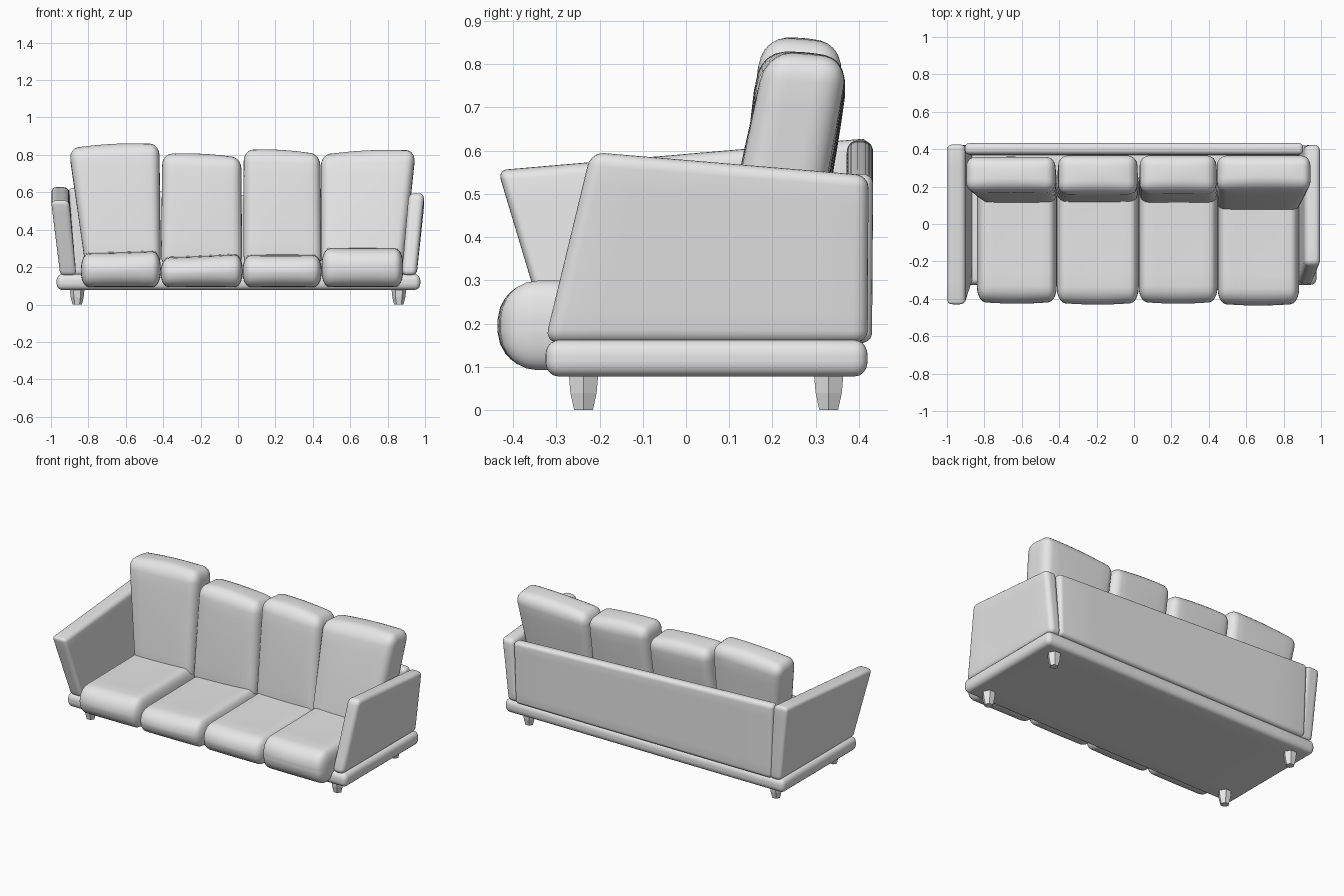
import bpy, bmesh
from math import cos, sin, tau
from mathutils import Vector

cube = bpy.data.objects.get("Cube")
if cube:
    bpy.data.objects.remove(cube, do_unlink=True)

fabric = bpy.data.materials.new("light_grey")
fabric.use_nodes = True
grey = (0.8, 0.8, 0.8, 1)
fabric.diffuse_color = grey
fabric.node_tree.nodes["Principled BSDF"].inputs["Base Color"].default_value = grey


def finish(bm, name, smooth=True):
    bmesh.ops.recalc_face_normals(bm, faces=bm.faces)
    for f in bm.faces:
        f.smooth = smooth
    mesh = bpy.data.meshes.new(name)
    bm.to_mesh(mesh)
    bm.free()
    mesh.materials.append(fabric)
    obj = bpy.data.objects.new(name, mesh)
    bpy.context.collection.objects.link(obj)


def mix(a, b, t):
    return a + (b - a) * (t + 1) / 2


def rounded_block(name, low, high, z0, z1, radii, tilt=(0, 0), puff=(0, 0, 0)):
    """Rounded block between two rectangles (x0, x1, y0, y1).
    tilt raises the top towards +x and +y; puff swells each pair of faces."""
    bm = bmesh.new()
    bmesh.ops.create_cube(bm, size=2)
    bmesh.ops.subdivide_edges(bm, edges=bm.edges[:], cuts=13, use_grid_fill=True)
    half = [(high[1] - high[0]) / 2, (high[3] - high[2]) / 2, (z1 - z0) / 2]
    rad = [min(r, h * 0.95) for r, h in zip(radii, half)]
    core = 4 / 7
    for v in bm.verts:
        base, out = [], []
        for t, h, r in zip(v.co, half, rad):
            s = 1 if t > 0 else -1
            base.append((h - r) * max(-1, min(1, t / core)))
            out.append(s * max(0, (abs(t) - core) / (1 - core)))
        d = Vector(out).normalized()
        u = [(b + k * r) / h for b, k, r, h in zip(base, d, rad, half)]
        # swell the middle of each face
        w = [1 - c * c for c in u]
        x = u[0] * (1 + puff[0] * w[1] * w[2])
        y = u[1] * (1 + puff[1] * w[0] * w[2])
        z = u[2] * (1 + puff[2] * w[0] * w[1])
        top = z1 + tilt[0] * x + tilt[1] * y
        edge = [mix(a, b, z) for a, b in zip(low, high)]
        v.co = (mix(edge[0], edge[1], x), mix(edge[2], edge[3], y), mix(z0, top, z))
    finish(bm, name)


# Plinth, back panel and the two uneven arms
plinth = (-0.97, 0.975, -0.325, 0.42)
rounded_block("base", plinth, plinth, 0.078, 0.162, (0.03, 0.03, 0.035))
rounded_block("back_panel", (-0.89, 0.895, 0.365, 0.43), (-0.905, 0.905, 0.372, 0.433),
              0.155, 0.585, (0.025, 0.025, 0.025), tilt=(-0.04, 0))
rounded_block("left_arm", (0.875, 0.955, -0.327, 0.42), (0.913, 0.997, -0.22, 0.422),
              0.155, 0.57, (0.03, 0.03, 0.03), tilt=(0, -0.027))
rounded_block("right_arm", (-0.95, -0.865, -0.315, 0.42), (-1.0, -0.903, -0.435, 0.425),
              0.155, 0.592, (0.03, 0.02, 0.025), tilt=(0, 0.037))

# Seat cushions: x start, x end, front y, top height, sideways tilt
seats = [(-0.84, -0.413, -0.415, 0.282, 0.006), (-0.413, 0.025, -0.42, 0.262, 0.01),
         (0.025, 0.447, -0.415, 0.267, 0), (0.447, 0.883, -0.425, 0.303, 0)]
for i, (x0, x1, front, top, lean) in enumerate(seats, 1):
    rect = (x0, x1, front, 0.3)
    rounded_block(f"seat_cushion_{i}", rect, rect, 0.092, top, (0.045, 0.08, 0.09),
                  tilt=(lean, 0.004), puff=(0, 0.03, -0.04))

# Back cushions: lower rectangle, upper rectangle, top height, sideways tilt
backs = [((-0.815, -0.413, 0.11, 0.28), (-0.905, -0.42, 0.175, 0.365), 0.842, 0.012),
         ((-0.412, 0.022, 0.115, 0.27), (-0.405, 0.018, 0.165, 0.375), 0.79, -0.01),
         ((0.03, 0.448, 0.11, 0.27), (0.03, 0.44, 0.17, 0.375), 0.81, -0.012),
         ((0.442, 0.885, 0.06, 0.26), (0.443, 0.95, 0.185, 0.375), 0.808, 0.012)]
for i, (low, high, top, lean) in enumerate(backs, 1):
    rounded_block(f"back_cushion_{i}", low, high, 0.2, top, (0.05, 0.055, 0.06),
                  tilt=(lean, -0.008), puff=(0, 0.08, 0.05))

# Tapered feet
sides = 6
for side, x in (("left", 0.86), ("right", -0.86)):
    for end, y in (("front", -0.237), ("back", 0.33)):
        bm = bmesh.new()
        rings = [[bm.verts.new((x + r * cos(tau * k / sides), y + r * sin(tau * k / sides), z))
                  for k in range(sides)]
                 for r, z in ((0.025, 0), (0.035, 0.04), (0.04, 0.09))]
        for a, b in zip(rings, rings[1:]):
            for k in range(sides):
                n = (k + 1) % sides
                bm.faces.new((a[k], a[n], b[n], b[k]))
        bm.faces.new(rings[0])
        bm.faces.new(rings[-1])
        finish(bm, f"{end}_{side}_foot", smooth=False)
